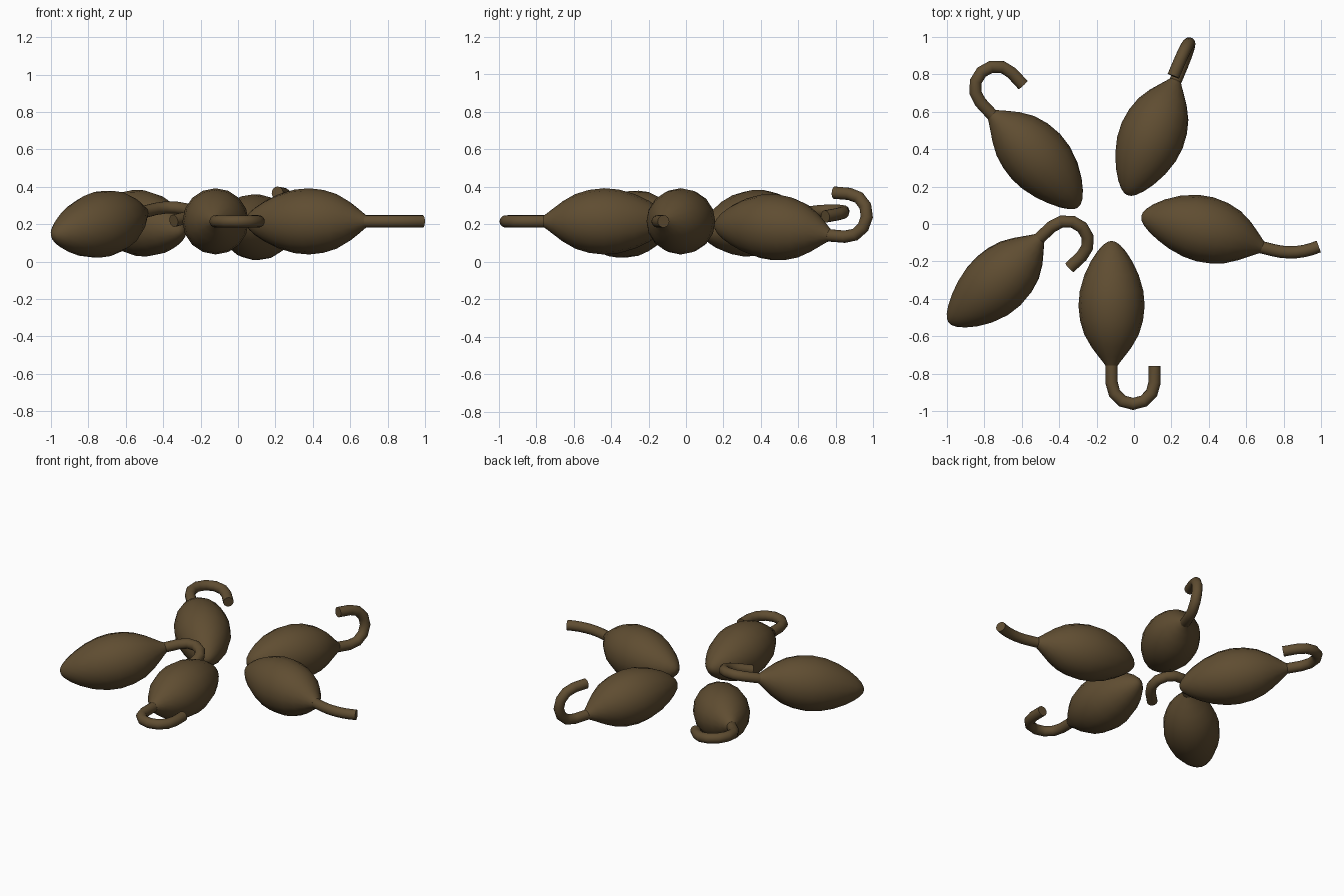
import bpy, bmesh, math
from mathutils import Vector

if "Cube" in bpy.data.objects:
    bpy.data.objects.remove(bpy.data.objects["Cube"])

brown = bpy.data.materials.new("dark_brown")
brown.diffuse_color = (0.115, 0.074, 0.031, 1)
brown.use_nodes = True
brown.node_tree.nodes["Principled BSDF"].inputs["Base Color"].default_value = brown.diffuse_color

SIDES = 16
STEM_R = 0.033

# pod profile: position along the axis, radius
PROFILE = [(0, .008), (.006, .022), (.03, .045), (.08, .075), (.16, .11), (.27, .145),
           (.4, .17), (.52, .177), (.64, .168), (.75, .146), (.85, .108),
           (.93, .068), (.98, .042), (1, STEM_R)]


def sweep(name, pts, radii):
    """Round tube along a path with a radius at each point."""
    bm = bmesh.new()
    last = len(pts) - 1
    side, rings = None, []
    for i, p in enumerate(pts):
        before = (p - pts[i - 1]).normalized() if i else Vector()
        after = (pts[i + 1] - p).normalized() if i < last else Vector()
        d = (before + after).normalized()
        if side is None:
            side = d.orthogonal()
        side = (side - d * side.dot(d)).normalized()
        up = d.cross(side)
        ring = []
        for k in range(SIDES):
            a = 2 * math.pi * k / SIDES
            ring.append(bm.verts.new(p + radii[i] * (side * math.cos(a) + up * math.sin(a))))
        rings.append(ring)
    for a, b in zip(rings, rings[1:]):
        for k in range(SIDES):
            n = (k + 1) % SIDES
            bm.faces.new((a[k], a[n], b[n], b[k]))
    bm.faces.new(rings[0][::-1])
    bm.faces.new(rings[-1])
    bmesh.ops.recalc_face_normals(bm, faces=bm.faces)
    me = bpy.data.meshes.new(name)
    bm.to_mesh(me)
    bm.free()
    me.materials.append(brown)
    ob = bpy.data.objects.new(name, me)
    bpy.context.collection.objects.link(ob)
    bpy.context.view_layer.objects.active = ob
    ob.select_set(True)
    bpy.ops.object.shade_smooth_by_angle(angle=math.radians(50))
    ob.select_set(False)


def hook(start, fwd, lat, lead, radius, turn, tail, steps=6):
    """Straight lead, circular arc, straight tail, in the plane of fwd and lat."""
    pts = [start]
    for i in range(steps + 1):
        a = turn * i / steps
        pts.append(start + fwd * (lead + radius * math.sin(a)) + lat * radius * (1 - math.cos(a)))
    if tail:
        pts.append(pts[-1] + (fwd * math.cos(turn) + lat * math.sin(turn)) * tail)
    return pts


# stem shapes: lead, arc radius, turn, tail
CURLED = (.09, .115, math.pi, .088)
GENTLE = (.06, .377, math.radians(38), 0)

# each pod: name, tip, stem end, direction the stem curls, axis bow, stem shape
PODS = [
    ("right", (.04, .04, .215), (.685, -.125, .215), (.25, .97, 0), .018, GENTLE),
    ("front", (-.12, -.092, .215), (-.12, -.757, .215), (1, 0, 0), 0, CURLED),
    ("left", (-.99, -.525, .14), (-.505, -.075, .265), (.67, -.74, -.22), .02, CURLED),
    ("back_left", (-.3, .09, .16), (-.76, .585, .25), (.73, .68, -.04), .02, CURLED),
    ("back", (-.035, .155, .19), (.222, .765, .14), (-.08, .04, 1), .02, CURLED),
]

for name, tip, end, curl, bow, shape in PODS:
    a, b = Vector(tip), Vector(end)
    fwd = (b - a).normalized()
    lat = Vector(curl)
    lat = (lat - fwd * lat.dot(fwd)).normalized()
    axis = [a.lerp(b, t) + lat * bow * 4 * t * (1 - t) for t, r in PROFILE]
    sweep(name + "_pod", axis, [r for t, r in PROFILE])
    stem = [axis[-2]] + hook(b, fwd, lat, *shape)
    sweep(name + "_stem", stem, [STEM_R] * len(stem))
